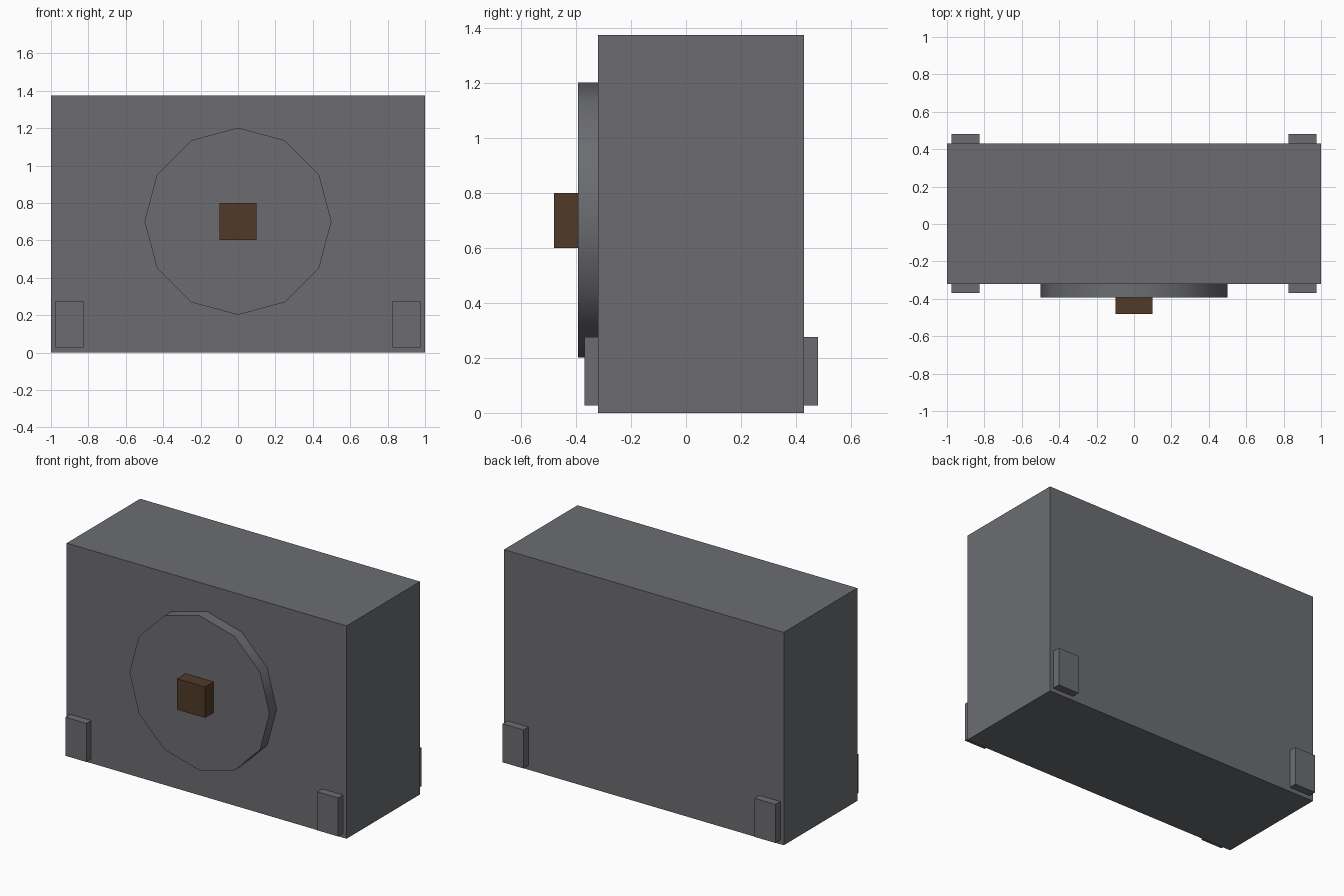
import bpy
import math

if "Cube" in bpy.data.objects:
    bpy.data.objects.remove(bpy.data.objects["Cube"])

SINK = 0.01  # how far attached parts sink into the part behind them


def material(name, r, g, b):
    mat = bpy.data.materials.new(name)
    mat.diffuse_color = (r, g, b, 1)
    mat.use_nodes = True
    mat.node_tree.nodes["Principled BSDF"].inputs["Base Color"].default_value = mat.diffuse_color
    return mat


GREY = material("dark_grey", 0.15, 0.152, 0.165)
BROWN = material("brown", 0.08, 0.042, 0.022)


def box(name, x, y, z, mat=GREY):
    """Axis-aligned box from (min, max) ranges."""
    bpy.ops.mesh.primitive_cube_add(
        size=1, location=[(a + b) / 2 for a, b in (x, y, z)])
    ob = bpy.context.object
    ob.name = name
    ob.scale = [b - a for a, b in (x, y, z)]
    bpy.ops.object.transform_apply(location=False, rotation=False, scale=True)
    ob.data.materials.append(mat)
    return ob


FRONT, BACK = -0.32, 0.43

# Main body
box("body", (-1, 1), (FRONT, BACK), (0, 1.375))

# Twelve-sided front disc
disc_front = -0.393
depth = FRONT + SINK - disc_front
bpy.ops.mesh.primitive_cylinder_add(
    vertices=12, radius=0.5, depth=depth,
    location=(0, disc_front + depth / 2, 0.702), rotation=(math.pi / 2, 0, 0))
disc = bpy.context.object
disc.name = "front_disc"
disc.data.materials.append(GREY)
bpy.ops.object.transform_apply(location=False, rotation=True, scale=False)
bpy.ops.object.shade_smooth_by_angle(angle=math.radians(40))

# Brown knob in the middle of the disc
box("knob", (-0.1, 0.1), (-0.48, disc_front + SINK), (0.601, 0.801), BROWN)

# Corner blocks, low on the front and back
for side, sx in (("left", -1), ("right", 1)):
    x = sorted((sx * 0.825, sx * 0.975))
    box(f"front_{side}_block", x, (-0.37, FRONT + SINK), (0.027, 0.276))
    box(f"back_{side}_block", x, (BACK - SINK, 0.48), (0.027, 0.276))
